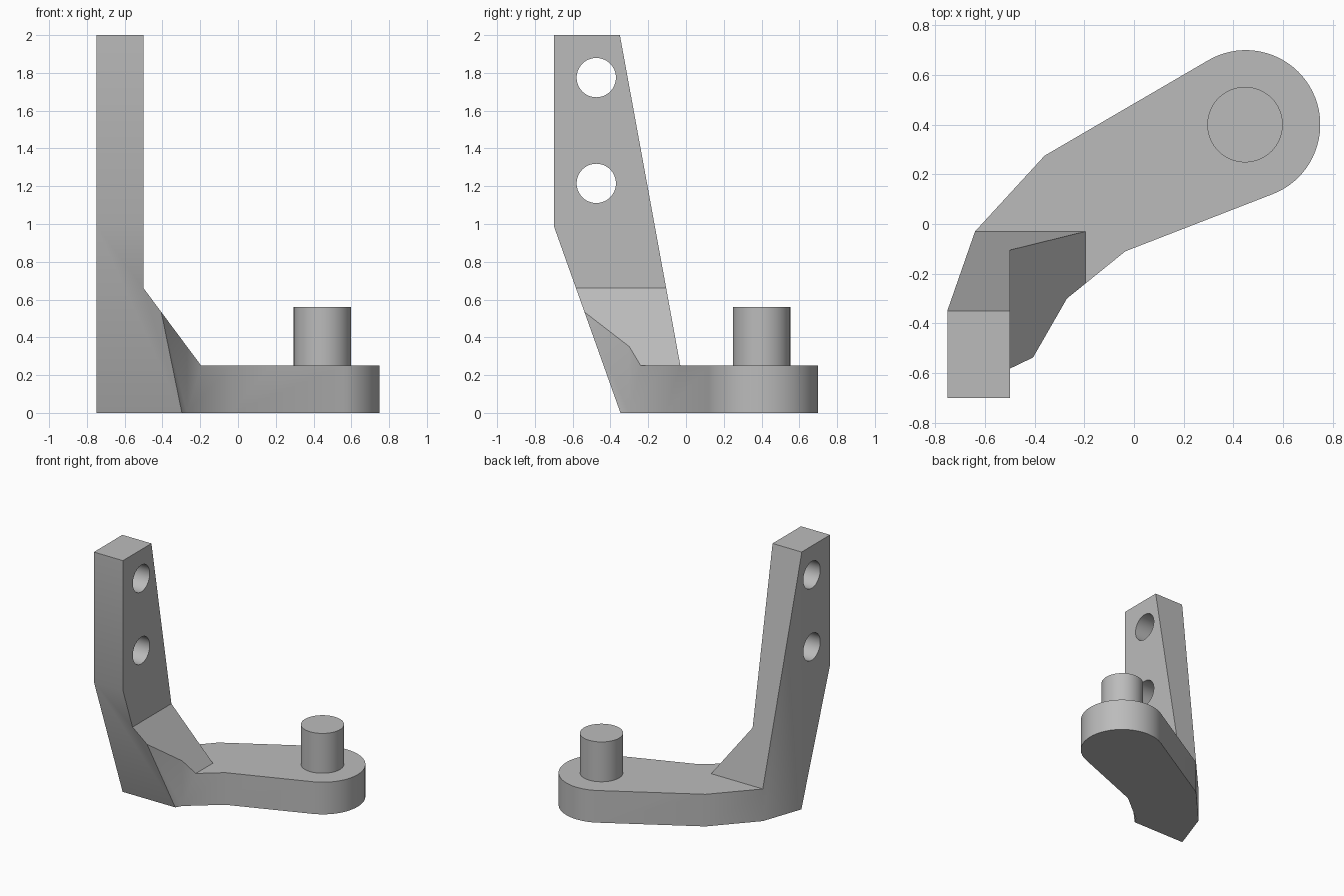
import bpy
import bmesh
from math import cos, sin, radians
from mathutils import Matrix, Vector

cube = bpy.data.objects.get("Cube")
if cube:
    bpy.data.objects.remove(cube, do_unlink=True)

grey = bpy.data.materials.new("plain grey")
grey.use_nodes = True
grey.diffuse_color = (0.5, 0.5, 0.5, 1)
grey.node_tree.nodes["Principled BSDF"].inputs["Base Color"].default_value = (0.5, 0.5, 0.5, 1)


def make_object(name, bm):
    bmesh.ops.recalc_face_normals(bm, faces=bm.faces)
    mesh = bpy.data.meshes.new(name)
    bm.to_mesh(mesh)
    bm.free()
    mesh.materials.append(grey)
    obj = bpy.data.objects.new(name, mesh)
    bpy.context.collection.objects.link(obj)
    return obj


def prism(name, profile, axis, start, end):
    """Extrude a flat profile along the x, y or z axis."""
    def place(a, b):
        co = [a, b]
        co.insert(axis, start)
        return co
    bm = bmesh.new()
    face = bm.faces.new([bm.verts.new(place(a, b)) for a, b in profile])
    new = bmesh.ops.extrude_face_region(bm, geom=[face])["geom"]
    step = Vector((0, 0, 0))
    step[axis] = end - start
    bmesh.ops.translate(bm, vec=step, verts=[v for v in new if isinstance(v, bmesh.types.BMVert)])
    return make_object(name, bm)


def cylinder(name, radius, depth, matrix):
    bm = bmesh.new()
    bmesh.ops.create_cone(bm, cap_ends=True, segments=64, radius1=radius,
                          radius2=radius, depth=depth, matrix=matrix)
    return make_object(name, bm)


def select(obj):
    bpy.ops.object.select_all(action='DESELECT')
    obj.select_set(True)
    bpy.context.view_layer.objects.active = obj


def carve(obj, cutter, operation):
    """Apply a boolean and discard the cutter."""
    mod = obj.modifiers.new("carve", 'BOOLEAN')
    mod.operation = operation
    mod.solver = 'EXACT'
    mod.object = cutter
    select(obj)
    bpy.ops.object.modifier_apply(modifier=mod.name)
    bpy.data.objects.remove(cutter, do_unlink=True)


# Bracket: bent plan outline with a rounded end around the pin
pin_x, pin_y, end_radius = 0.45, 0.4, 0.3
plan = [(-0.75, -0.345), (-0.75, -0.8), (-0.557, -0.8), (-0.27, -0.3), (-0.035, -0.11)]
for i in range(41):
    angle = radians(-68.5 + 189.5 * i / 40)
    plan.append((pin_x + end_radius * cos(angle), pin_y + end_radius * sin(angle)))
plan += [(-0.36, 0.275), (-0.64, -0.03)]
bracket = prism("bracket", plan, 2, -0.1, 2.1)

# Side outline: leaning upright and flat arm
side = [(-0.7, 2), (-0.35, 2), (-0.03, 0.25), (0.9, 0.25), (0.9, 0), (-0.347, 0), (-0.7, 0.99)]
carve(bracket, prism("side_outline", side, 0, -1, 1), 'INTERSECT')

# Front outline: narrow upright with a sloped foot
front = [(-0.9, 2.2), (-0.5, 2.2), (-0.5, 0.66), (-0.195, 0.25), (0.9, 0.25), (0.9, -0.2), (-0.9, -0.2)]
carve(bracket, prism("front_outline", front, 1, -1, 1), 'INTERSECT')

# Two mounting holes through the upright
for z in (1.215, 1.775):
    turn = Matrix.Translation((-0.62, -0.475, z)) @ Matrix.Rotation(radians(90), 4, 'Y')
    carve(bracket, cylinder("hole_cutter", 0.104, 1, turn), 'DIFFERENCE')

# Round pin standing on the arm
pin = cylinder("pin", 0.152, 0.36, Matrix.Translation((pin_x - 0.003, pin_y, 0.38)))

for obj in (bracket, pin):
    select(obj)
    bpy.ops.object.shade_smooth_by_angle(angle=radians(30))
